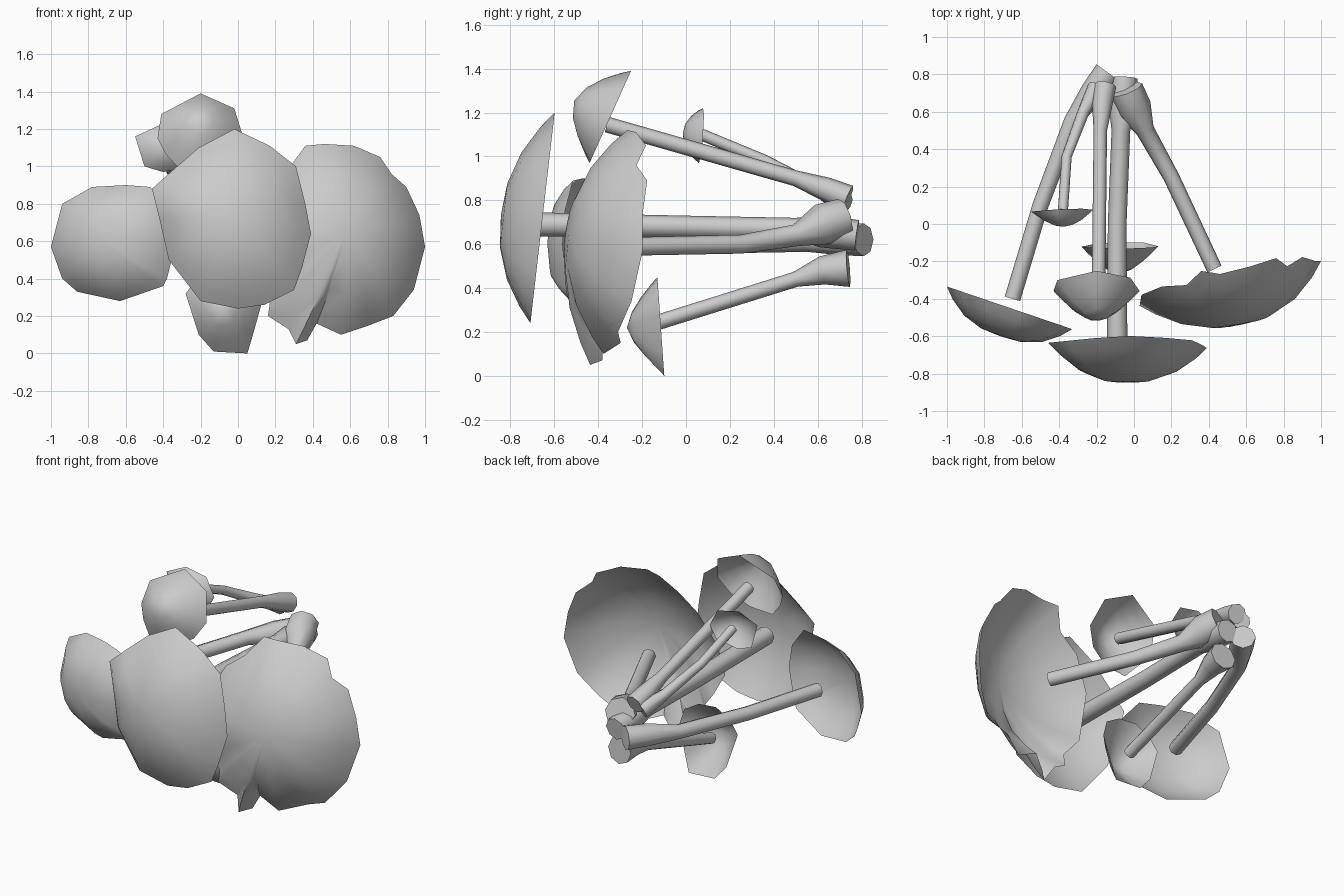
import bpy, math
from mathutils import Vector


def make_object(name, verts, faces, angle):
    mesh = bpy.data.meshes.new(name)
    mesh.from_pydata([tuple(v) for v in verts], [], faces)
    mesh.update()
    obj = bpy.data.objects.new(name, mesh)
    bpy.context.collection.objects.link(obj)
    bpy.ops.object.select_all(action='DESELECT')
    obj.select_set(True)
    bpy.context.view_layer.objects.active = obj
    bpy.ops.object.shade_smooth_by_angle(angle=math.radians(angle))
    return obj


def cap(name, outline, centre, slope, depth, power, ripple=0.0):
    """Thin dished cap: front-view rim outline laid on a sloped plane, domed forward."""
    c = Vector(centre)
    a, b = slope
    normal = Vector((a, -1, b)).normalized()
    # Keep every outline counter-clockwise as seen from the front
    area = sum(p[0] * q[1] - q[0] * p[1] for p, q in zip(outline, outline[1:] + outline[:1]))
    if area < 0:
        outline = outline[::-1]
    n = len(outline)
    mean = sum(math.hypot(x - c.x, z - c.z) for x, z in outline) / n
    verts, faces = [], []
    for r in (1.0, 0.86, 0.62, 0.32):
        lift = normal * depth * (1 - r ** power)
        for i, (x, z) in enumerate(outline):
            # The ragged rim softens into a round crown
            dx, dz = x - c.x, z - c.z
            even = mean / math.hypot(dx, dz)
            s = r * (r + (1 - r) * even)
            wave = ripple * math.sin(i * 2.4) * r ** 3
            verts.append(c + Vector((dx * s, (a * dx + b * dz) * s + wave, dz * s)) + lift)
    verts.append(c + normal * depth)
    for k in range(3):
        for i in range(n):
            j = (i + 1) % n
            faces.append((k * n + i, k * n + j, k * n + n + j, k * n + n + i))
    faces += [(3 * n + i, 3 * n + (i + 1) % n, 4 * n) for i in range(n)]
    return make_object(name, verts, faces, 60)


def stem(name, path, sides=8):
    """Round stem swept through (x, y, z, radius) points."""
    pts = [Vector(p[:3]) for p in path]
    verts, faces = [], []
    for k, p in enumerate(pts):
        t = (pts[min(k + 1, len(pts) - 1)] - pts[max(k - 1, 0)]).normalized()
        u = (Vector((1, 0, 0)) - t * t.x).normalized()
        v = t.cross(u)
        for i in range(sides):
            g = 2 * math.pi * i / sides
            verts.append(p + (u * math.cos(g) + v * math.sin(g)) * path[k][3])
    for k in range(len(pts) - 1):
        for i in range(sides):
            j = (i + 1) % sides
            faces.append((k * sides + i, k * sides + j,
                          (k + 1) * sides + j, (k + 1) * sides + i))
    last = (len(pts) - 1) * sides
    faces.append(tuple(reversed(range(sides))))
    faces.append(tuple(range(last, last + sides)))
    return make_object(name, verts, faces, 60)


# Middle mushroom
cap("middle_cap",
    [(-0.02, 1.2), (0.17, 1.11), (0.31, 1.0), (0.36, 0.8), (0.39, 0.64), (0.34, 0.45),
     (0.3, 0.34), (0.14, 0.26), (0, 0.24), (-0.2, 0.28), (-0.37, 0.5), (-0.42, 0.72),
     (-0.46, 0.88), (-0.36, 0.97), (-0.21, 1.1)],
    (-0.04, -0.655, 0.71), (0.0, 0.115), 0.19, 2.4)
stem("middle_stem", [(-0.09, -0.68, 0.69, 0.055), (-0.09, 0, 0.68, 0.05),
                     (-0.07, 0.5, 0.67, 0.05), (-0.06, 0.62, 0.66, 0.075),
                     (-0.05, 0.78, 0.64, 0.07)])

# Left mushroom
cap("left_cap",
    [(-0.78, 0.89), (-0.6, 0.9), (-0.47, 0.89), (-0.36, 0.75), (-0.33, 0.6), (-0.38, 0.4),
     (-0.4, 0.36), (-0.63, 0.28), (-0.86, 0.33), (-0.94, 0.4), (-1, 0.57), (-0.94, 0.8)],
    (-0.66, -0.45, 0.6), (-0.34, 0.0), 0.16, 2.8)
stem("left_stem", [(-0.65, -0.4, 0.6, 0.043), (-0.5, 0.1, 0.6, 0.043),
                   (-0.33, 0.55, 0.61, 0.045), (-0.22, 0.7, 0.62, 0.07),
                   (-0.14, 0.81, 0.62, 0.075)])

# Right mushroom with a torn, wavy rim
cap("right_cap",
    [(1.0, 0.57), (0.94, 0.34), (0.83, 0.2), (0.7, 0.15), (0.55, 0.1),
     (0.42, 0.16), (0.37, 0.07), (0.31, 0.05), (0.27, 0.13), (0.16, 0.2), (0.17, 0.27),
     (0.08, 0.38), (0.03, 0.5), (0.04, 0.7), (0.15, 0.9), (0.28, 1.0), (0.36, 1.11),
     (0.46, 1.12), (0.62, 1.11), (0.76, 1.05), (0.82, 0.96), (0.9, 0.89), (0.97, 0.74)],
    (0.53, -0.30, 0.62), (0.2, 0.12), 0.24, 2.4, 0.025)
stem("right_stem", [(0.43, -0.24, 0.59, 0.042), (0.2, 0.25, 0.6, 0.043),
                    (0.06, 0.5, 0.64, 0.05), (0.0, 0.62, 0.69, 0.095),
                    (-0.04, 0.72, 0.72, 0.09)])

# Upper mushroom
cap("upper_cap",
    [(-0.2, 1.39), (-0.02, 1.31), (0.03, 1.15), (-0.03, 1.05), (-0.15, 0.98), (-0.3, 0.97),
     (-0.39, 1.07), (-0.43, 1.15), (-0.41, 1.28)],
    (-0.2, -0.345, 1.18), (0.0, 0.45), 0.18, 1.7)
stem("upper_stem", [(-0.19, -0.36, 1.145, 0.036), (-0.18, 0.5, 0.9, 0.036),
                    (-0.17, 0.64, 0.85, 0.055), (-0.155, 0.74, 0.81, 0.06)])

# Small mushroom at the upper back
cap("small_cap",
    [(-0.55, 1.16), (-0.42, 1.22), (-0.28, 1.19), (-0.22, 1.08), (-0.26, 1.0), (-0.4, 0.97),
     (-0.5, 1.0)],
    (-0.38, 0.07, 1.1), (0.05, 0.08), 0.085, 2.0)
stem("small_stem", [(-0.38, 0.07, 1.1, 0.027), (-0.36, 0.36, 0.98, 0.027),
                    (-0.27, 0.6, 0.85, 0.032), (-0.2, 0.73, 0.78, 0.05)])

# Lower mushroom
cap("lower_cap",
    [(-0.28, 0.32), (-0.21, 0.1), (-0.13, 0.01), (0.05, 0.0), (0.08, 0.1), (0.13, 0.28),
     (0.1, 0.38), (0, 0.44), (-0.12, 0.45), (-0.22, 0.4)],
    (-0.08, -0.115, 0.23), (0.0, -0.07), 0.155, 1.5)
stem("lower_stem", [(-0.08, -0.14, 0.24, 0.035), (-0.07, 0.5, 0.44, 0.035),
                    (-0.06, 0.62, 0.48, 0.065), (-0.05, 0.74, 0.49, 0.085)])
